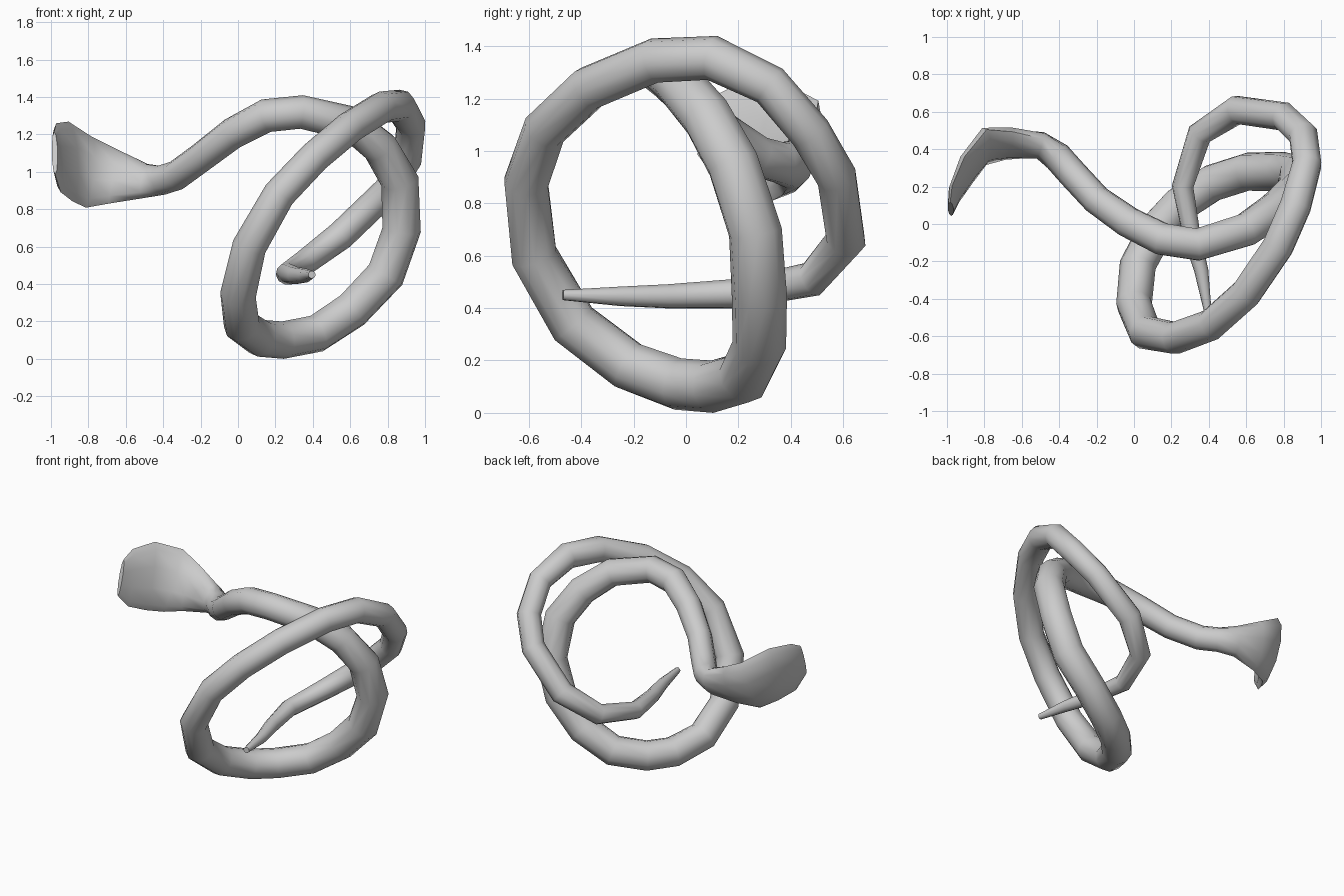
import bpy, bmesh, math
from mathutils import Vector

SIDES = 10
LEAN = Vector((0, 0.42, 1))  # width axis of the hood, tipped backwards

# Stations from hood lip to tail tip: x, y, z, half height, half thickness
hood = [
    (-0.98, 0.08, 1.10, 0.12, 0.016),
    (-0.96, 0.16, 1.075, 0.19, 0.030),
    (-0.895, 0.29, 1.055, 0.225, 0.048),
    (-0.80, 0.415, 1.00, 0.212, 0.060),
    (-0.67, 0.43, 0.975, 0.160, 0.065),
    (-0.50, 0.42, 0.95, 0.100, 0.070),
]
# Coiled body: x, y, z, radius
coil = [
    (-0.41, 0.36, 0.955, 0.080), (-0.33, 0.27, 0.98, 0.080), (-0.20, 0.13, 1.075, 0.080),
    (-0.03, 0.01, 1.205, 0.085), (0.15, -0.08, 1.30, 0.090), (0.34, -0.11, 1.32, 0.090),
    (0.60, -0.03, 1.26, 0.093), (0.76, 0.08, 1.13, 0.098), (0.865, 0.18, 0.95, 0.102),
    (0.875, 0.265, 0.69, 0.104), (0.79, 0.28, 0.45, 0.106), (0.61, 0.28, 0.26, 0.103),
    (0.42, 0.22, 0.135, 0.102), (0.24, 0.10, 0.10, 0.100), (0.12, -0.03, 0.11, 0.100),
    (0.02, -0.22, 0.18, 0.098), (0.00, -0.43, 0.34, 0.096), (0.06, -0.58, 0.60, 0.092),
    (0.22, -0.61, 0.88, 0.087), (0.41, -0.54, 1.08, 0.085), (0.60, -0.37, 1.24, 0.086),
    (0.77, -0.12, 1.345, 0.086), (0.865, 0.10, 1.355, 0.086), (0.925, 0.32, 1.25, 0.080),
    (0.905, 0.475, 1.07, 0.080), (0.80, 0.575, 0.90, 0.078), (0.55, 0.61, 0.66, 0.078),
    (0.35, 0.48, 0.51, 0.068), (0.26, 0.20, 0.455, 0.058), (0.31, -0.07, 0.445, 0.047),
    (0.36, -0.25, 0.445, 0.038), (0.395, -0.47, 0.45, 0.020),
]
stations = hood + [(x, y, z, r, r) for x, y, z, r in coil]


def sweep(name, stations, lean, fixed):
    """Loft elliptical rings: fixed width axis at first, then a twist-free frame."""
    pts = [Vector(s[:3]) for s in stations]
    bm = bmesh.new()
    rings = []
    up = lean
    for i, s in enumerate(stations):
        a, b = pts[max(i - 1, 0)], pts[min(i + 1, len(pts) - 1)]
        tan = (b - a).normalized()
        up = lean if i < fixed else up
        up = (up - tan * up.dot(tan)).normalized()
        side = tan.cross(up)
        ring = []
        for k in range(SIDES):
            t = 2 * math.pi * k / SIDES
            ring.append(bm.verts.new(pts[i] + up * s[3] * math.cos(t) + side * s[4] * math.sin(t)))
        rings.append(ring)
    for r0, r1 in zip(rings, rings[1:]):
        for k in range(SIDES):
            j = (k + 1) % SIDES
            bm.faces.new((r0[k], r0[j], r1[j], r1[k]))
    bm.faces.new(rings[0])
    bm.faces.new(rings[-1])
    bmesh.ops.recalc_face_normals(bm, faces=bm.faces)
    mesh = bpy.data.meshes.new(name)
    bm.to_mesh(mesh)
    bm.free()
    obj = bpy.data.objects.new(name, mesh)
    bpy.context.collection.objects.link(obj)
    return obj


# Snake body with flattened hood
snake = sweep("snake_body", stations, LEAN, len(hood))
bpy.context.view_layer.objects.active = snake
snake.select_set(True)
bpy.ops.object.shade_smooth_by_angle(angle=math.radians(50))
